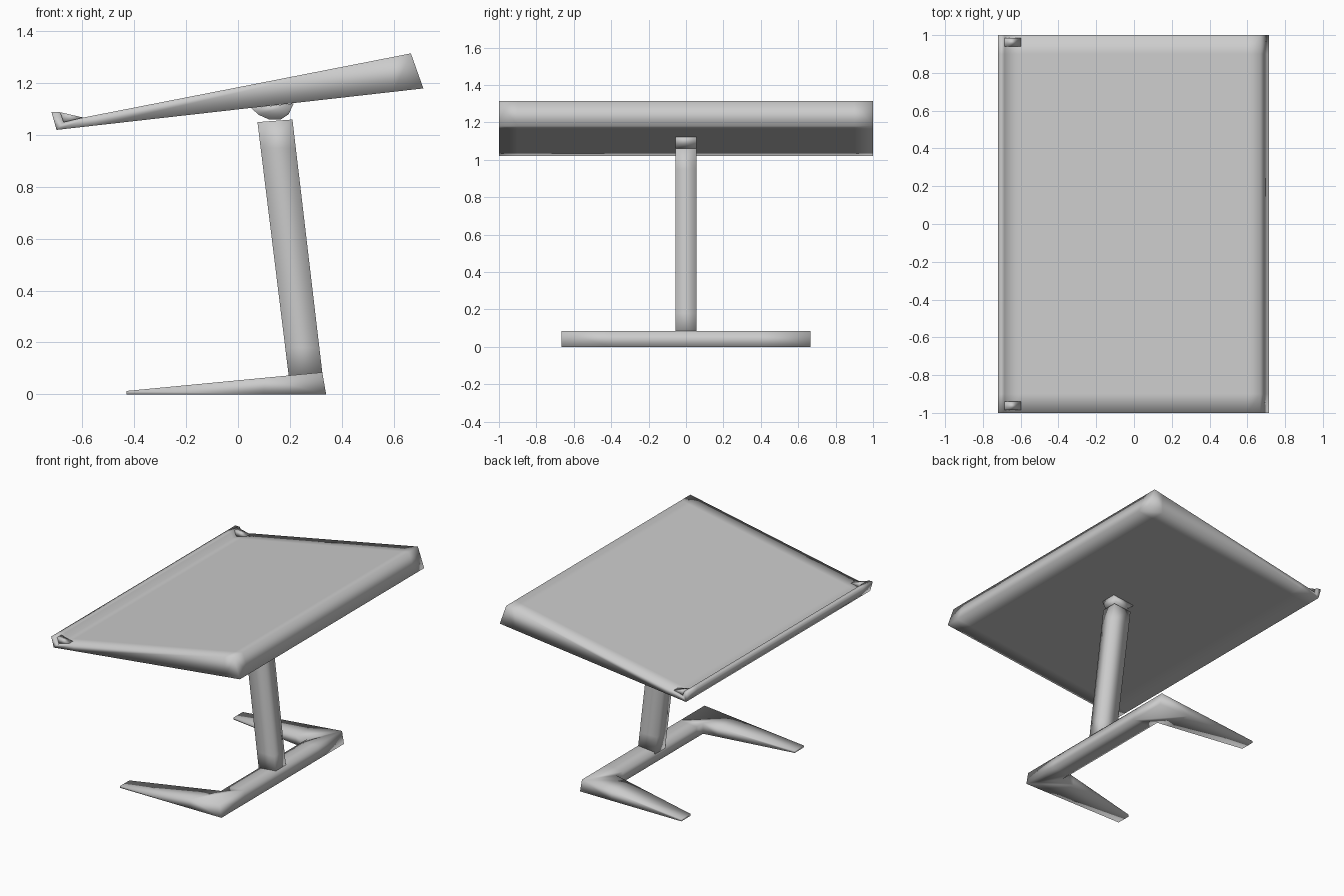
import bpy
import bmesh

if "Cube" in bpy.data.objects:
    bpy.data.objects.remove(bpy.data.objects["Cube"])

# One pale grey finish
grey = bpy.data.materials.new("pale_grey")
grey.use_nodes = True
colour = (0.6, 0.6, 0.6, 1)
grey.diffuse_color = colour
grey.node_tree.nodes["Principled BSDF"].inputs["Base Color"].default_value = colour


def solid(name, start, end, cuts=()):
    """Closed solid between two matching loops, with support edges at (axis, value)."""
    bm = bmesh.new()
    a = [bm.verts.new(p) for p in start]
    b = [bm.verts.new(p) for p in end]
    bm.faces.new(a)
    bm.faces.new(b[::-1])
    for i in range(len(a)):
        j = (i + 1) % len(a)
        bm.faces.new((a[j], a[i], b[i], b[j]))
    for axis, value in cuts:
        point = [0, 0, 0]
        normal = [0, 0, 0]
        point[axis], normal[axis] = value, 1
        bmesh.ops.bisect_plane(bm, geom=bm.verts[:] + bm.edges[:] + bm.faces[:],
                               plane_co=point, plane_no=normal)
    bmesh.ops.recalc_face_normals(bm, faces=bm.faces[:])
    for face in bm.faces:
        face.smooth = True
    mesh = bpy.data.meshes.new(name)
    bm.to_mesh(mesh)
    bm.free()
    mesh.materials.append(grey)
    obj = bpy.data.objects.new(name, mesh)
    bpy.context.collection.objects.link(obj)
    return obj


def profile(name, points, y0, y1, cuts=()):
    """Extrude an x-z outline along y."""
    return solid(name, [(x, y0, z) for x, z in points],
                 [(x, y1, z) for x, z in points], cuts)


# Tilted wedge top with a raised lip and groove along its low edge
profile("table_top",
        [(-0.70, 1.02), (0.715, 1.18), (0.667, 1.315), (-0.60, 1.067),
         (-0.673, 1.05), (-0.685, 1.088), (-0.72, 1.09)], -1, 1,
        [(1, -0.9), (1, 0.9), (0, 0.6), (0, -0.55)])

# Small webs closing the groove at both ends
for side, label in ((-1, "right"), (1, "left")):
    profile("groove_end_" + label,
            [(-0.673, 1.048), (-0.595, 1.067), (-0.685, 1.088)],
            side * 0.94, side * 0.985)

# Faceted hinge under the top
profile("hinge", [(0.05, 1.105), (0.08, 1.078), (0.12, 1.06), (0.165, 1.06),
                  (0.195, 1.08), (0.215, 1.122)], -0.055, 0.055)

# Leaning column
profile("column", [(0.197, 0.06), (0.328, 0.06), (0.21, 1.06), (0.075, 1.05)],
        -0.055, 0.055, [(2, 0.18), (2, 0.95)])

# U-shaped base: rear bar with two tapering feet
half = [(0.34, 0.665), (-0.43, 0.665), (-0.43, 0.565), (0.2, 0.47)]
outline = half + [(x, -y) for x, y in reversed(half)]
bottom = [(x, y, 0) for x, y in outline]
top = [(min(x, 0.325), y, 0.013 + 0.0954 * (min(x, 0.325) + 0.43))
       for x, y in outline]
solid("base", bottom, top, [(1, -0.4), (1, 0.4), (0, 0.1)])
